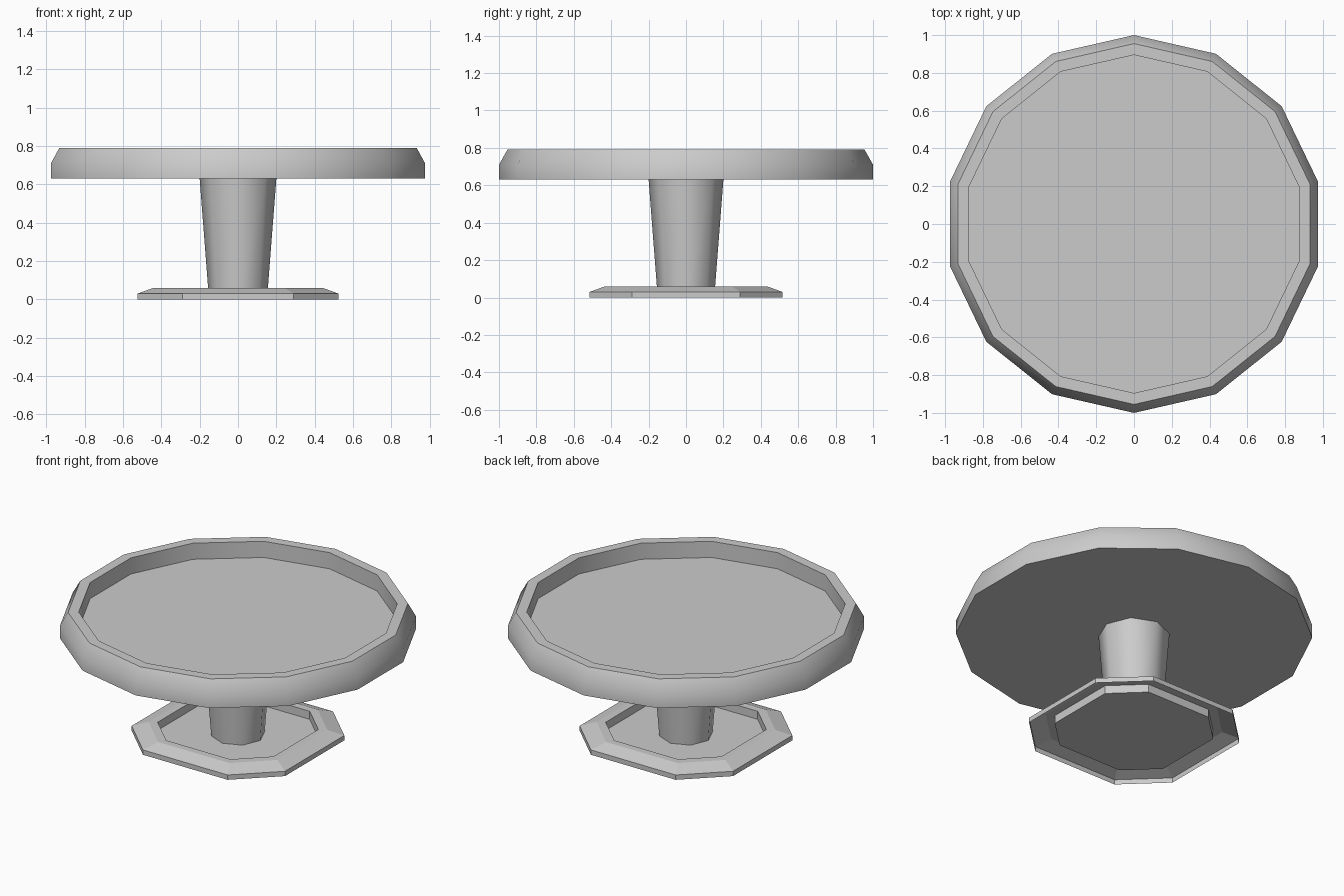
import bpy, bmesh
from math import sin, cos, pi, radians

if "Cube" in bpy.data.objects:
    bpy.data.objects.remove(bpy.data.objects["Cube"])


def polygon(n, start):
    return [(cos(start + 2 * pi * i / n), sin(start + 2 * pi * i / n)) for i in range(n)]


def loft(name, outline, profile, cap_start=False, cap_end=False, smooth=None):
    """Stack scaled copies of an outline (scale, z) and skin them together."""
    bm = bmesh.new()
    rings = [[bm.verts.new((x * s, y * s, z)) for x, y in outline] for s, z in profile]
    n = len(outline)
    for a, b in zip(rings, rings[1:]):
        for i in range(n):
            j = (i + 1) % n
            bm.faces.new((a[i], a[j], b[j], b[i]))
    if cap_start:
        bm.faces.new(rings[0][::-1])
    if cap_end:
        bm.faces.new(rings[-1])
    mesh = bpy.data.meshes.new(name)
    bm.to_mesh(mesh)
    bm.free()
    obj = bpy.data.objects.new(name, mesh)
    bpy.context.collection.objects.link(obj)
    if smooth:
        bpy.ops.object.select_all(action='DESELECT')
        obj.select_set(True)
        bpy.context.view_layer.objects.active = obj
        bpy.ops.object.shade_smooth_by_angle(angle=radians(smooth))
    return obj


# Round plate: 14 sides, chamfered rim, sunken top
loft("plate", polygon(14, pi / 2),
     [(1.0, 0.63), (1.0, 0.71), (0.955, 0.79), (0.895, 0.79), (0.895, 0.69)],
     cap_start=True, cap_end=True, smooth=35)

# Tapered eight-sided stem, open where it meets the other parts
loft("stem", polygon(8, 0), [(0.152, 0.01), (0.2, 0.63)], smooth=50)

# Foot: thin sheet shaped as a corner-cut square, with sloped rim and sunken floor
hx, hy, c = 0.525, 0.515, 0.29
foot_outline = [(hx, -c), (hx, c), (c, hy), (-c, hy), (-hx, c), (-hx, -c), (-c, -hy), (c, -hy)]
loft("foot", foot_outline,
     [(1.0, 0.0), (1.0, 0.03), (0.84, 0.06), (0.755, 0.06), (0.755, 0.01)],
     cap_end=True)
